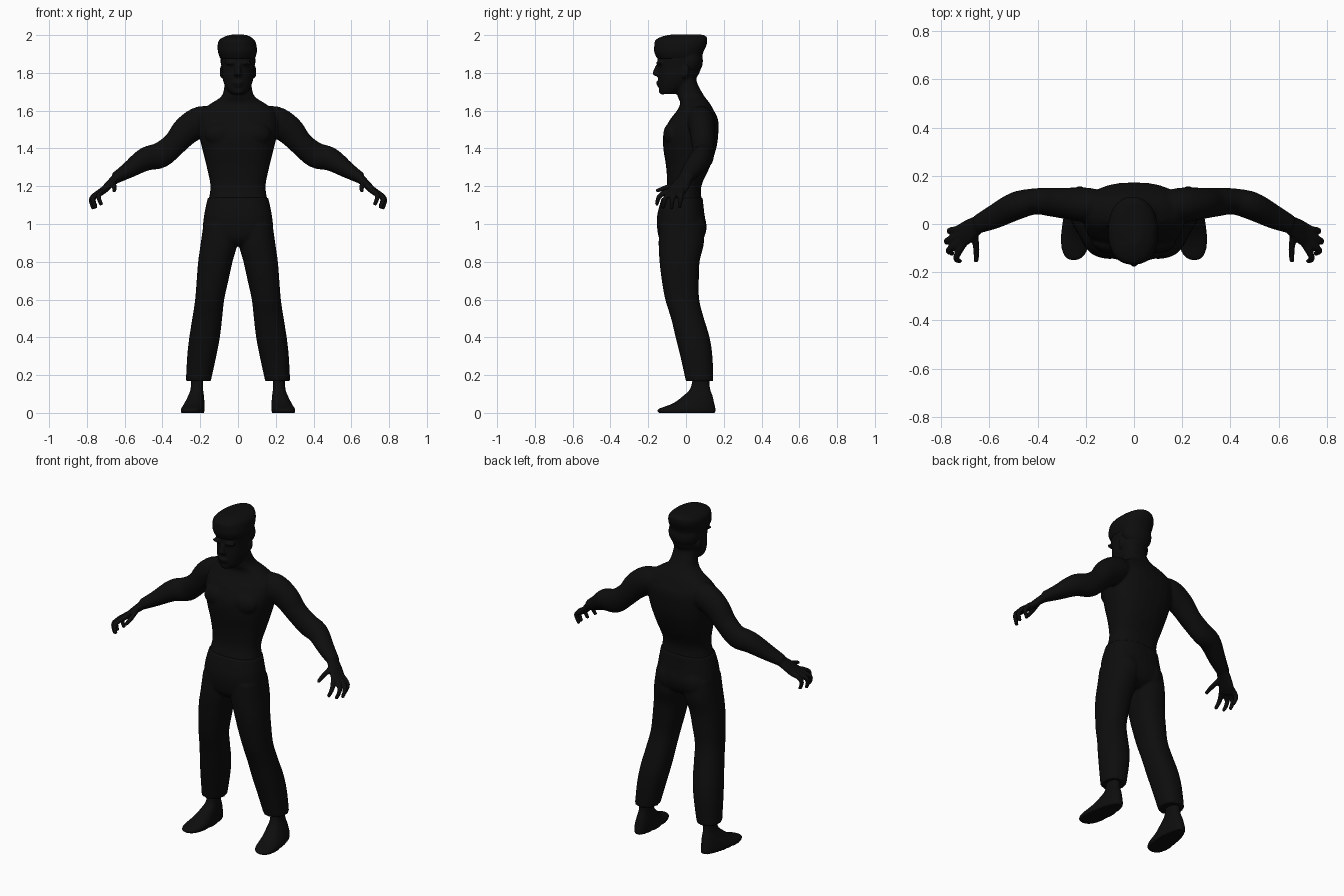
import bpy, bmesh, math
from mathutils import Vector, Matrix

black = bpy.data.materials.new("soft black")
black.diffuse_color = (0.004, 0.004, 0.004, 1)
SEG = 28


def smooth_rings(rings, steps=4):
    """Catmull-Rom interpolation of (x, y, z, ru, rv) rings."""
    r = [Vector(q) for q in rings]
    out = []
    for i in range(len(r) - 1):
        a, b, c, d = r[max(i - 1, 0)], r[i], r[i + 1], r[min(i + 2, len(r) - 1)]
        for k in range(steps):
            t = k / steps
            out.append(0.5 * (2 * b + (c - a) * t + (2 * a - 5 * b + 4 * c - d) * t * t
                              + (3 * b - a - 3 * c + d) * t ** 3))
    return out + [r[-1]]


def loft(bm, rings, flat=True, power=2.0, side=1):
    """Skin rings into a closed tube; flat rings stay horizontal, others follow the path."""
    rs = smooth_rings(rings)
    loops = []
    for i, q in enumerate(rs):
        c = Vector(q[:3])
        if flat:
            u, v = Vector((1, 0, 0)), Vector((0, 1, 0))
        else:
            t = (Vector(rs[min(i + 1, len(rs) - 1)][:3]) - Vector(rs[max(i - 1, 0)][:3])).normalized()
            ref = Vector((0, 1, 0)) if abs(t.y) < 0.8 else Vector((1, 0, 0))
            v = (ref - t * ref.dot(t)).normalized()
            u = v.cross(t)
        loop = []
        for k in range(SEG):
            a = 2 * math.pi * k / SEG
            ca, sa = math.cos(a), math.sin(a)
            p = c + u * q[3] * math.copysign(abs(ca) ** (2 / power), ca) \
                  + v * q[4] * math.copysign(abs(sa) ** (2 / power), sa)
            loop.append(bm.verts.new((p.x * side, p.y, p.z)))
        loops.append(loop)
    for a, b in zip(loops, loops[1:]):
        for k in range(SEG):
            n = (k + 1) % SEG
            bm.faces.new((a[k], a[n], b[n], b[k]))
    bm.faces.new(loops[0][::-1])
    bm.faces.new(loops[-1])
    return [v for l in loops for v in l]


def blob(bm, centre, radii, tilt=0):
    m = Matrix.Translation(centre) @ Matrix.Rotation(tilt, 4, 'X') @ Matrix.Diagonal((*radii, 1))
    bmesh.ops.create_uvsphere(bm, u_segments=20, v_segments=12, radius=1, matrix=m)


def finish(name, bm, voxel=0.007, relax=3):
    """Fuse overlapping pieces into one smooth skin."""
    bmesh.ops.recalc_face_normals(bm, faces=bm.faces)
    me = bpy.data.meshes.new(name)
    bm.to_mesh(me)
    bm.free()
    ob = bpy.data.objects.new(name, me)
    bpy.context.collection.objects.link(ob)
    me.materials.append(black)
    me.polygons.foreach_set("use_smooth", [True] * len(me.polygons))
    rm = ob.modifiers.new("fuse", 'REMESH')
    rm.mode = 'VOXEL'
    rm.voxel_size = voxel
    rm.use_smooth_shade = True
    sm = ob.modifiers.new("relax", 'SMOOTH')
    sm.factor = 0.5
    sm.iterations = relax
    return ob


# Torso and neck
bm = bmesh.new()
loft(bm, [(0, -.02, 1.06, .165, .11), (0, -.02, 1.12, .157, .104), (0, -.01, 1.2, .146, .091),
          (0, .01, 1.3, .165, .115), (0, .02, 1.4, .19, .14), (0, .026, 1.48, .208, .145),
          (0, .042, 1.55, .212, .128), (0, .05, 1.6, .195, .098), (0, .047, 1.64, .14, .078),
          (0, .025, 1.68, .085, .07), (0, .002, 1.75, .07, .056), (0, -.005, 1.82, .068, .055)],
     power=2.4)

# Arms with palms and curled fingers
fingers = [  # base, knuckle, tip
    ((.70, -.07, 1.185), (.738, -.138, 1.15), (.722, -.155, 1.10)),
    ((.71, -.06, 1.18), (.768, -.108, 1.14), (.752, -.122, 1.083)),
    ((.715, -.04, 1.18), (.776, -.07, 1.135), (.764, -.077, 1.078)),
    ((.71, -.02, 1.185), (.765, -.028, 1.14), (.75, -.035, 1.085)),
    ((.665, -.02, 1.225), (.655, -.10, 1.195), (.655, -.158, 1.175))]
for s in (-1, 1):
    loft(bm, [(.10, .07, 1.55, .06, .06), (.19, .078, 1.545, .08, .072), (.27, .085, 1.497, .077, .066),
              (.335, .09, 1.425, .064, .06), (.41, .094, 1.365, .068, .054), (.49, .075, 1.343, .062, .058),
              (.58, .03, 1.285, .043, .05), (.65, -.002, 1.243, .03, .038)], flat=False, side=s)
    loft(bm, [(.635, .005, 1.25, .027, .034), (.675, -.02, 1.215, .022, .045),
              (.71, -.045, 1.18, .019, .05), (.735, -.062, 1.16, .015, .045)], flat=False, side=s)
    for b, m, t in fingers:
        loft(bm, [(*b, .016, .016), (*m, .0135, .0135), (*t, .010, .010)], flat=False, side=s)
    # Chest muscle
    blob(bm, (s * .09, -.07, 1.475), (.085, .05, .065))

# Head with face features
loft(bm, [(0, -.09, 1.688, .038, .042), (0, -.075, 1.715, .062, .068), (0, -.047, 1.77, .082, .10),
          (0, -.033, 1.83, .087, .114), (0, -.034, 1.89, .09, .118), (0, -.03, 1.94, .08, .1),
          (0, -.03, 1.97, .05, .06)], power=2.2)
loft(bm, [(0, -.146, 1.845, .011, .012), (0, -.155, 1.815, .015, .017),
          (0, -.157, 1.795, .021, .02), (0, -.148, 1.782, .016, .012)])
blob(bm, (0, -.142, 1.748), (.03, .018, .009))
blob(bm, (0, -.138, 1.733), (.026, .016, .008))
blob(bm, (0, -.125, 1.705), (.032, .02, .02))
for s in (-1, 1):
    blob(bm, (s * .037, -.14, 1.852), (.036, .018, .011))
    blob(bm, (s * .087, -.005, 1.805), (.01, .02, .034), -.2)
finish("upper_body", bm, 0.0065)

# Swept-back hair: a flat-topped cap plus the shorter back
bm = bmesh.new()
loft(bm, [(-.002, -.035, 1.875, .092, .118), (-.003, -.038, 1.91, .103, .13), (-.005, -.03, 1.945, .103, .138),
          (-.006, -.025, 1.972, .095, .138), (-.004, -.012, 1.99, .072, .122), (0, .0, 2.002, .04, .09)],
     power=2.3)
blob(bm, (0, .02, 1.865), (.094, .07, .085))
finish("hair", bm, 0.006)

# Trousers: hips and two flared legs
bm = bmesh.new()
loft(bm, [(0, -.02, 1.14, .16, .108), (0, -.027, 1.05, .179, .125), (0, -.022, .98, .185, .131),
          (0, -.025, .92, .17, .115), (0, -.03, .885, .10, .075)], power=2.3)
for s in (-1, 1):
    loft(bm, [(.095, -.025, 1.0, .088, .115), (.10, -.025, .9, .097, .12), (.12, -.034, .8, .091, .106),
              (.135, -.03, .7, .084, .098), (.15, -.02, .6, .077, .09), (.163, .008, .5, .079, .087),
              (.177, .035, .4, .081, .09), (.192, .055, .3, .077, .085), (.21, .072, .168, .066, .073)],
         power=2.3, side=s)
    # Seat
    blob(bm, (s * .08, .03, .975), (.085, .077, .09))
finish("trousers", bm, 0.008)

# Bare feet, widening and turned out toward the toes
for s, label in ((-1, "left_foot"), (1, "right_foot")):
    bm = bmesh.new()
    vs = loft(bm, [(.235, .005, 0, .058, .15), (.235, .005, .02, .06, .152), (.23, .04, .05, .055, .11),
                   (.222, .063, .09, .045, .078), (.216, .075, .13, .036, .052),
                   (.214, .08, .2, .036, .042)], power=2.4, side=s)
    for v in vs:
        f = 1 - v.co.y * 1.2
        x = .235 + (abs(v.co.x) - .235) * f - .09 * (v.co.y - .03) * (1 - min(v.co.z / .12, 1))
        v.co.x = s * x
    finish(label, bm, 0.006, 2)
